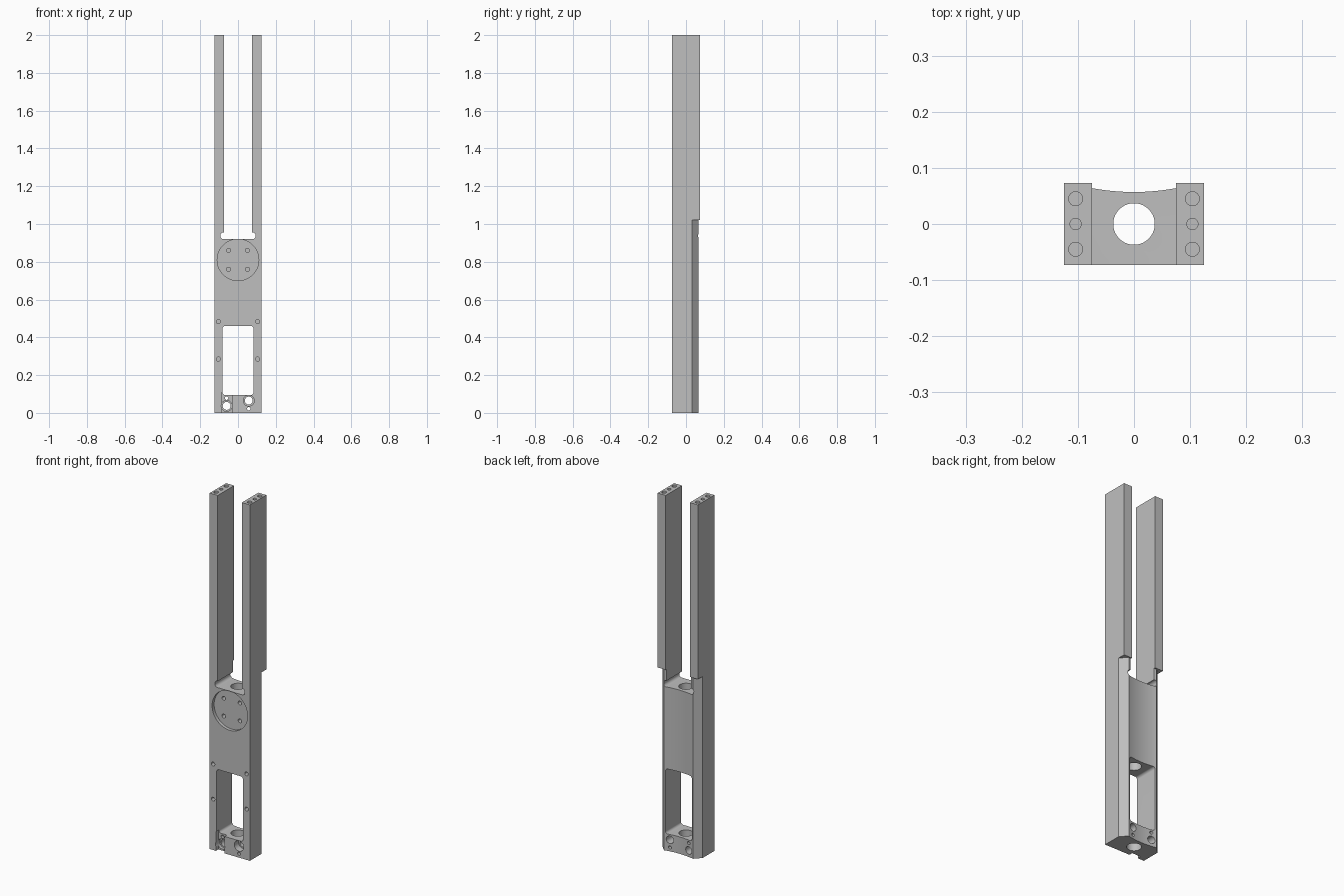
import bpy, bmesh, math
from mathutils import Matrix

if "Cube" in bpy.data.objects:
    bpy.data.objects.remove(bpy.data.objects["Cube"])

grey = bpy.data.materials.new("machined grey")
grey.diffuse_color = (0.52, 0.52, 0.52, 1)
grey.use_nodes = True
grey.node_tree.nodes["Principled BSDF"].inputs["Base Color"].default_value = grey.diffuse_color


def prism(name, pts, axis, start, end):
    """Extrude a closed profile along z (points x, y) or along y (points x, z)."""
    bm = bmesh.new()
    place = (lambda p: (p[0], p[1], start)) if axis == 'Z' else (lambda p: (p[0], start, p[1]))
    face = bm.faces.new([bm.verts.new(place(p)) for p in pts])
    ext = bmesh.ops.extrude_face_region(bm, geom=[face])
    d = end - start
    verts = [g for g in ext['geom'] if isinstance(g, bmesh.types.BMVert)]
    bmesh.ops.translate(bm, verts=verts, vec=(0, 0, d) if axis == 'Z' else (0, d, 0))
    bmesh.ops.recalc_face_normals(bm, faces=bm.faces)
    me = bpy.data.meshes.new(name)
    bm.to_mesh(me)
    bm.free()
    ob = bpy.data.objects.new(name, me)
    bpy.context.collection.objects.link(ob)
    me.materials.append(grey)
    return ob


def rect(x0, x1, v0, v1, r=0.0, n=8):
    """Rectangle outline with optional rounded corners."""
    if not r:
        return [(x0, v0), (x1, v0), (x1, v1), (x0, v1)]
    pts = []
    corners = [(x1 - r, v1 - r), (x0 + r, v1 - r), (x0 + r, v0 + r), (x1 - r, v0 + r)]
    for k, (cx, cv) in enumerate(corners):
        for i in range(n + 1):
            a = (k + i / n) * math.pi / 2
            pts.append((cx + r * math.cos(a), cv + r * math.sin(a)))
    return pts


def circle(x, v, r, n=40):
    return [(x + r * math.cos(2 * math.pi * i / n), v + r * math.sin(2 * math.pi * i / n))
            for i in range(n)]


W, D = 0.125, 0.073
body = prism("forked_body", rect(-W, W, -D, D), 'Z', 0, 2)


def cut(pts, axis, start, end):
    cutter = prism("cutter", pts, axis, start, end)
    cutter.hide_render = True
    bpy.context.view_layer.objects.active = body
    mod = body.modifiers.new("cut", 'BOOLEAN')
    mod.operation, mod.solver, mod.object = 'DIFFERENCE', 'EXACT', cutter
    bpy.ops.object.modifier_apply(modifier=mod.name)
    bpy.data.objects.remove(cutter)


# Chamfered lower back with a shallow concave channel
hw, edge_y, mid_y = 0.09, 0.067, 0.057
sag = edge_y - mid_y
R = (hw * hw + sag * sag) / (2 * sag)
half = math.asin(hw / R)
arc = [(R * math.sin(t), mid_y + R - R * math.cos(t))
       for t in (half * (i / 12 - 1) for i in range(25))]
cut([(-0.2, 0.031), (-W, 0.031)] + arc + [(W, 0.031), (0.2, 0.031), (0.2, 0.2), (-0.2, 0.2)],
    'Z', -0.1, 1.02)

# Fork slot with wider rounded relief at its root
cut(rect(-0.075, 0.075, 0.935, 2.1), 'Y', -0.2, 0.2)
cut(rect(-0.093, 0.093, 0.92, 0.956, 0.016), 'Y', -0.2, 0.2)
# Lower window
cut(rect(-0.082, 0.082, 0.095, 0.46, 0.014), 'Y', -0.2, 0.2)
# Lengthwise bore
cut(circle(0, 0, 0.037, 48), 'Z', -0.1, 0.94)
# Round front recess with four screw holes
cut(circle(0, 0.81, 0.11, 64), 'Y', -0.2, -0.055)
for x in (-0.05, 0.05):
    for z in (0.76, 0.86):
        cut(circle(x, z, 0.011, 20), 'Y', -0.2, -0.025)
# Small side screw holes on the front
for x in (-0.104, 0.104):
    for z in (0.285, 0.483):
        cut(circle(x, z, 0.011, 20), 'Y', -0.2, -0.03)
# Shallow pocket at the foot
cut(rect(-0.086, -0.032, -0.1, 0.11), 'Y', -0.2, -0.052)
# Counterbored through holes, each with a small pin hole
for x, z, pin in ((-0.06, 0.037, 0.078), (0.057, 0.065, 0.022)):
    cut(circle(x, z, 0.029, 32), 'Y', -0.2, -0.035)
    cut(circle(x, z, 0.021, 32), 'Y', -0.2, 0.2)
    cut(circle(x, pin, 0.009, 20), 'Y', -0.2, 0.2)
# Bolt holes in the fork tips
for x in (-0.104, 0.104):
    for y, r in ((-0.045, 0.0125), (0, 0.01), (0.045, 0.0125)):
        cut(circle(x, y, r, 24), 'Z', 1.92, 2.1)

bpy.ops.object.select_all(action='DESELECT')
body.select_set(True)
bpy.context.view_layer.objects.active = body
bpy.ops.object.shade_smooth_by_angle(angle=math.radians(30))
